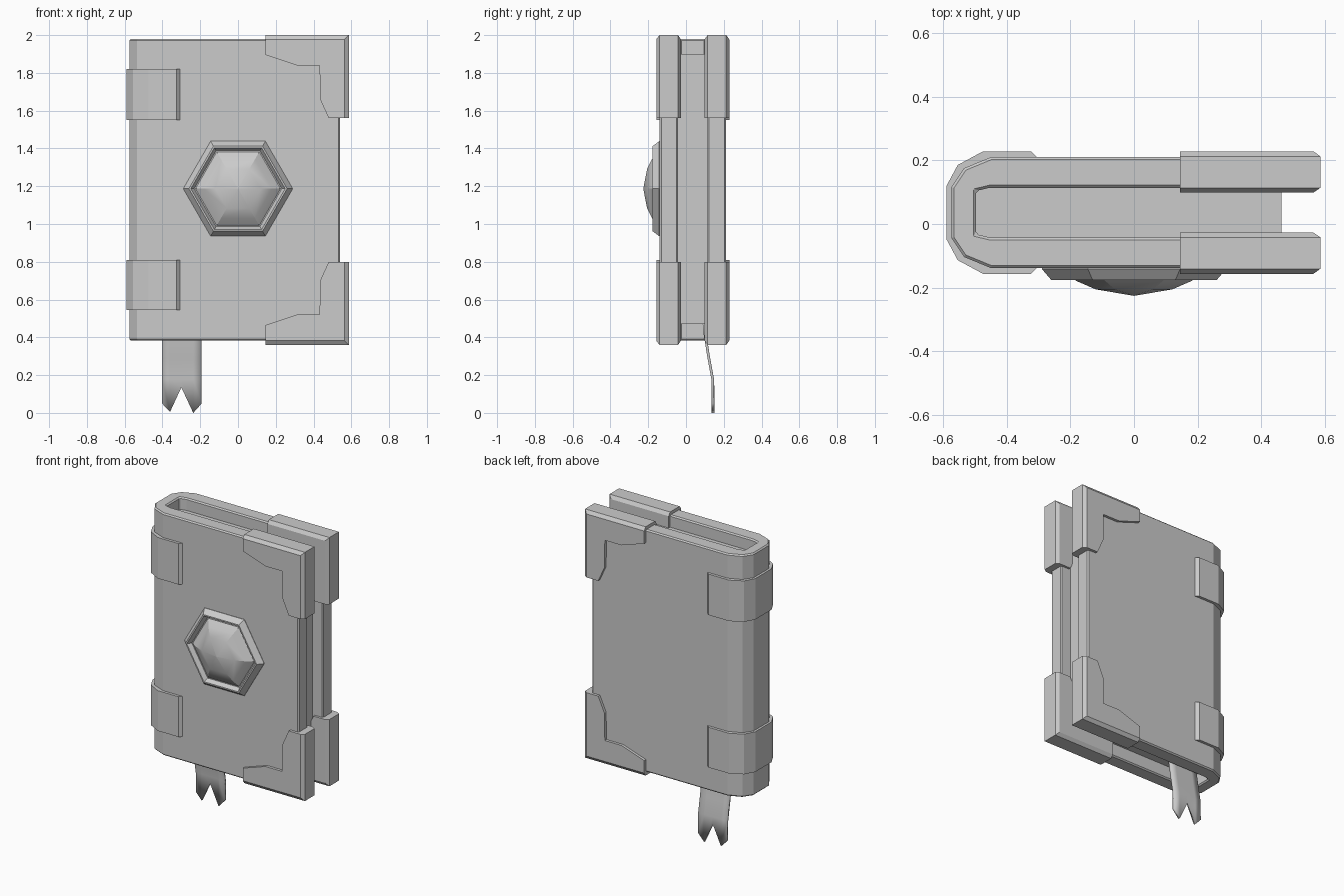
import bpy, bmesh, math

if "Cube" in bpy.data.objects:
    bpy.data.objects.remove(bpy.data.objects["Cube"])

YC = 0.036  # middle of the book thickness


def loft(name, loops, smooth=None):
    """Skin a list of equal-length point loops and cap both ends."""
    bm = bmesh.new()
    rows = [[bm.verts.new(p) for p in loop] for loop in loops]
    n = len(rows[0])
    for a, b in zip(rows, rows[1:]):
        for i in range(n):
            j = (i + 1) % n
            bm.faces.new((a[i], a[j], b[j], b[i]))
    bm.faces.new(rows[0])
    bm.faces.new(rows[-1])
    bmesh.ops.recalc_face_normals(bm, faces=bm.faces[:])
    return finish(name, bm, smooth)


def finish(name, bm, smooth=None):
    me = bpy.data.meshes.new(name)
    bm.to_mesh(me)
    bm.free()
    ob = bpy.data.objects.new(name, me)
    bpy.context.collection.objects.link(ob)
    if smooth:
        bpy.ops.object.select_all(action='DESELECT')
        bpy.context.view_layer.objects.active = ob
        ob.select_set(True)
        bpy.ops.object.shade_smooth_by_angle(angle=math.radians(smooth))
    return ob


def u_wrap(name, outer, inner, z0, z1, smooth=None):
    """U-shaped band round the spine; half profiles are (x, distance from YC)."""
    full = lambda h: [(x, YC - d) for x, d in h] + [(x, YC + d) for x, d in reversed(h)]
    prof = full(outer) + full(inner)[::-1]
    return loft(name, [[(x, y, z) for x, y in prof] for z in (z0, z1)], smooth)


# Cover wrapped round the spine, with softened rims
cover = u_wrap("cover",
               [(0.54, 0.175), (-0.45, 0.175), (-0.535, 0.14), (-0.575, 0.08)],
               [(0.54, 0.078), (-0.455, 0.078), (-0.497, 0.068), (-0.498, 0.06)],
               0.383, 1.98)
bev = cover.modifiers.new("rim_bevel", 'BEVEL')
bev.width = 0.014
bev.segments = 1
bev.limit_method = 'ANGLE'
bev.angle_limit = math.radians(60)

# Page block
loft("pages", [[(x, y, z) for x, y in
               ((-0.51, YC - 0.08), (0.465, YC - 0.08), (0.465, YC + 0.08), (-0.51, YC + 0.08))]
               for z in (0.47, 1.9)])

# Spine straps
for tag, z0, z1 in (("upper", 1.55, 1.82), ("lower", 0.545, 0.81)):
    u_wrap("spine_strap_" + tag,
           [(-0.305, 0.174), (-0.325, 0.193), (-0.475, 0.193), (-0.555, 0.15), (-0.59, 0.085)],
           [(-0.305, 0.165), (-0.325, 0.165), (-0.45, 0.165), (-0.53, 0.13), (-0.565, 0.075)],
           z0, z1)


# Corner guards: L-shaped, chamfered along the two outer edges
def corner(name, side, top):
    loops = []
    for d, c in ((0.193, 0.022), (0.177, 0), (0.078, 0), (0.063, 0.022)):
        e, t = 0.587 - c, 0.82 - c
        prof = [(0.145, t), (e, t), (e, 0.38), (0.48, 0.38), (0.435, 0.48),
                (0.432, 0.66), (0.31, 0.66), (0.145, 0.715)]
        loops.append([(x, YC + side * d, 1.18 + top * z) for x, z in prof])
    loft(name, loops)


for side, s in ((-1, "front"), (1, "back")):
    for top, t in ((1, "upper"), (-1, "lower")):
        corner(f"corner_guard_{s}_{t}", side, top)


# Hexagonal emblem: frame and domed gem
def hexagon(r, y):
    return [(r * math.cos(k * math.pi / 3), y, 1.187 + r * math.sin(k * math.pi / 3))
            for k in range(6)]


loft("gem_frame", [hexagon(r, y) for r, y in
                   ((0.29, -0.13), (0.29, -0.142), (0.26, -0.177), (0.25, -0.177), (0.232, -0.15))])
loft("gem", [hexagon(r, y) for r, y in
             ((0.23, -0.135), (0.225, -0.15), (0.18, -0.18), (0.12, -0.206), (0.001, -0.226))], 25)

# Ribbon bookmark with a notched end
bm = bmesh.new()
grid = [[bm.verts.new((x, y, z)) for x, z in zip((-0.402, -0.36, -0.3, -0.237, -0.192), zs)]
        for y, zs in ((0.093, [0.5] * 5), (0.1, [0.42] * 5), (0.121, [0.29] * 5),
                      (0.141, [0.18] * 5), (0.143, [0.05, 0.005, 0.135, 0.0, 0.05]))]
for a, b in zip(grid, grid[1:]):
    for i in range(4):
        bm.faces.new((a[i], a[i + 1], b[i + 1], b[i]))
bmesh.ops.recalc_face_normals(bm, faces=bm.faces[:])
ribbon = finish("bookmark_ribbon", bm, 30)
sol = ribbon.modifiers.new("thickness", 'SOLIDIFY')
sol.thickness = 0.014
sol.offset = 0
